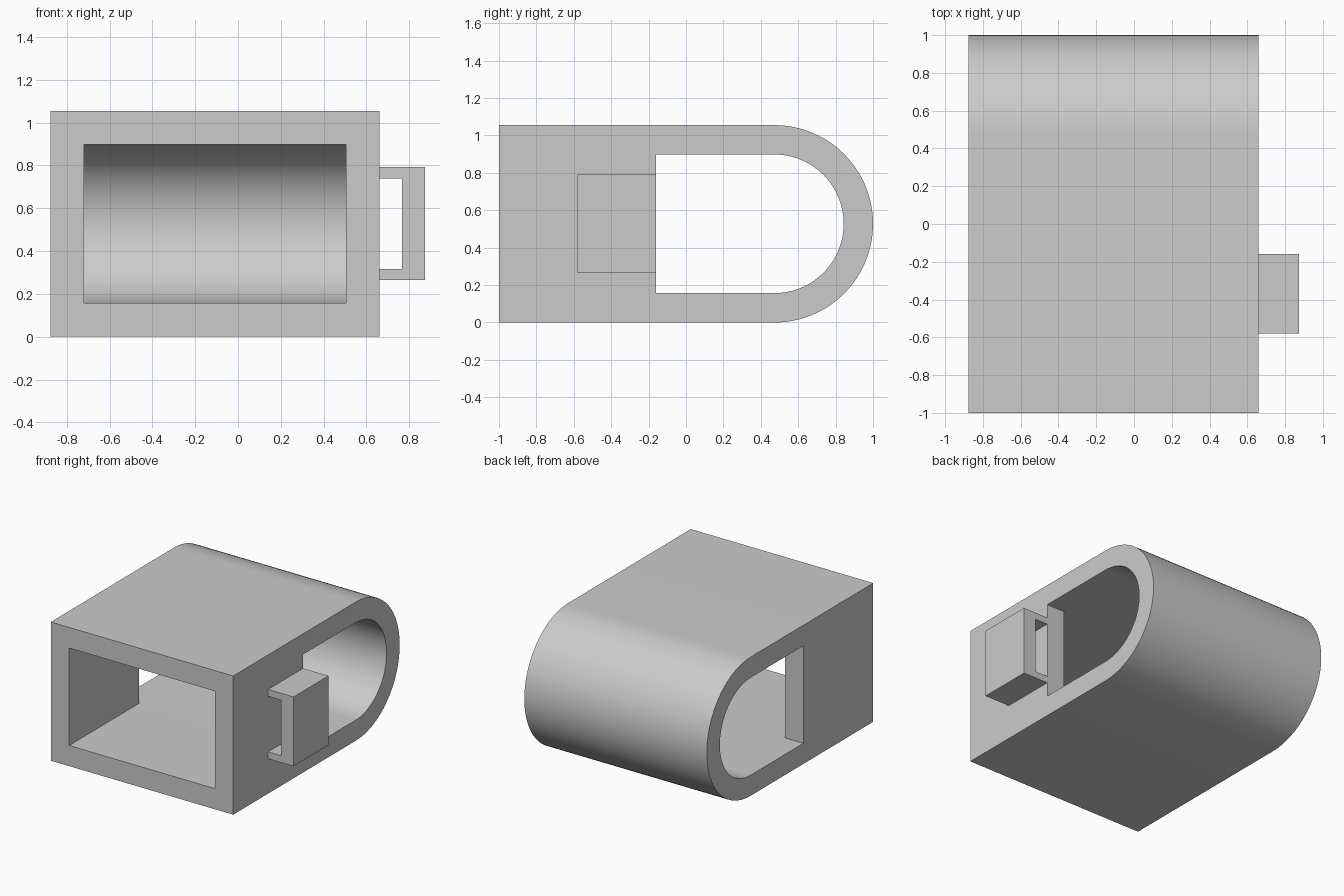
import bpy, bmesh, math

if "Cube" in bpy.data.objects:
    bpy.data.objects.remove(bpy.data.objects["Cube"], do_unlink=True)

# Single plain grey
grey = bpy.data.materials.new("light_grey")
grey.use_nodes = True
colour = (0.6, 0.6, 0.6, 1)
grey.diffuse_color = colour
grey.node_tree.nodes["Principled BSDF"].inputs["Base Color"].default_value = colour

# Main dimensions
LEFT, RIGHT = -0.875, 0.66
HEIGHT, WALL = 1.055, 0.157
RADIUS = HEIGHT / 2
ARC_Y = 1 - RADIUS
OPENING_Y = -0.16


def extrude(name, points, offset):
    """Extrude a closed 3D outline along an offset into a solid."""
    bm = bmesh.new()
    face = bm.faces.new([bm.verts.new(p) for p in points])
    grown = bmesh.ops.extrude_face_region(bm, geom=[face], use_keep_orig=True)
    moved = [v for v in grown["geom"] if isinstance(v, bmesh.types.BMVert)]
    bmesh.ops.translate(bm, verts=moved, vec=offset)
    bmesh.ops.recalc_face_normals(bm, faces=bm.faces)
    mesh = bpy.data.meshes.new(name)
    bm.to_mesh(mesh)
    bm.free()
    mesh.materials.append(grey)
    obj = bpy.data.objects.new(name, mesh)
    bpy.context.collection.objects.link(obj)
    return obj


def u_line(radius, steps=48):
    """Path from the front, round the back and to the front again."""
    arc = [(ARC_Y + radius * math.cos(a), RADIUS + radius * math.sin(a))
           for a in (math.pi * (i / steps - 0.5) for i in range(steps + 1))]
    return [(-1, RADIUS - radius)] + arc + [(-1, RADIUS + radius)]


# Shell: floor, rounded back and roof in one bent wall
outline = u_line(RADIUS) + u_line(RADIUS - WALL)[::-1]
shell = extrude("rounded_shell", [(LEFT, y, z) for y, z in outline],
                (RIGHT - LEFT, 0, 0))
bpy.context.view_layer.objects.active = shell
shell.select_set(True)
bpy.ops.object.shade_smooth_by_angle(angle=math.radians(30))

# Side walls, reaching back to the side openings
side = [(-1, WALL), (OPENING_Y, WALL),
        (OPENING_Y, HEIGHT - WALL), (-1, HEIGHT - WALL)]
for name, x in (("right_wall", LEFT), ("left_wall", RIGHT - 0.155)):
    extrude(name, [(x, y, z) for y, z in side], (0.155, 0, 0))

# Bracket on the left wall, open from front to back
bracket = [(RIGHT, 0.265), (0.873, 0.265), (0.873, 0.792), (RIGHT, 0.792),
           (RIGHT, 0.74), (0.767, 0.74), (0.767, 0.317), (RIGHT, 0.317)]
extrude("side_bracket", [(x, -0.58, z) for x, z in bracket],
        (0, OPENING_Y + 0.58, 0))
